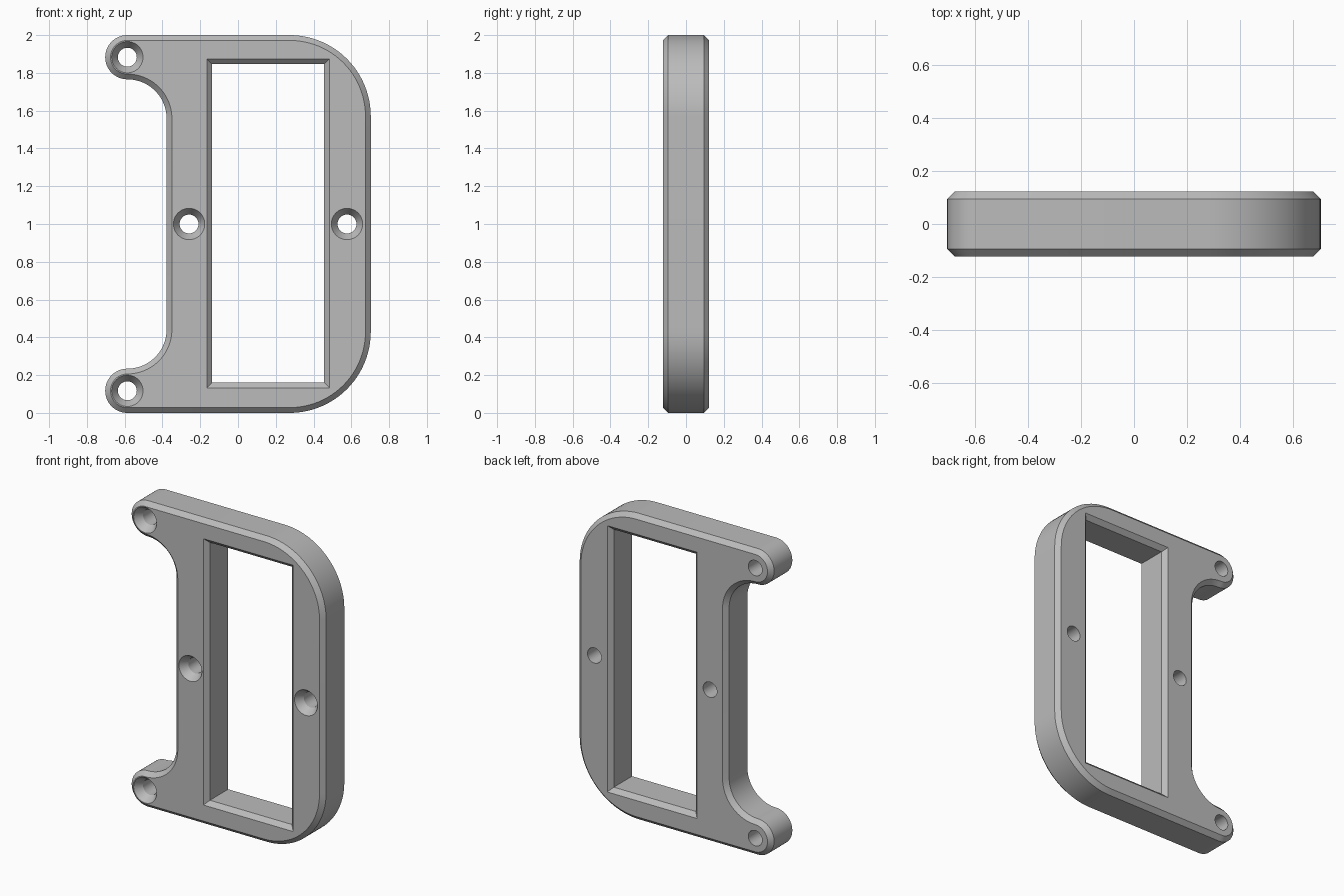
import bpy, bmesh
from math import sin, cos, radians

cube = bpy.data.objects.get("Cube")
if cube:
    bpy.data.objects.remove(cube, do_unlink=True)

HALF_W, HALF_T, CHAMFER = 0.703, 0.122, 0.028
EAR_R, COVE_R, CORNER_R = 0.117, 0.208, 0.43
EAR_X = EAR_R - HALF_W
HOLE_R, SINK_R, SINK_DEPTH = 0.05, 0.083, 0.05


def arc(cx, cz, r, start, end, steps):
    angles = [radians(start + (end - start) * i / steps) for i in range(steps + 1)]
    return [(cx + r * cos(a), cz + r * sin(a)) for a in angles]


def plate_outline(inset):
    """Upper half of the outline, mirrored about mid height."""
    corner_x, corner_z = HALF_W - CORNER_R, 2 - CORNER_R
    cove_z = 2 - 2 * EAR_R - COVE_R
    upper = arc(corner_x, corner_z, CORNER_R - inset, 0, 90, 24)
    upper += arc(EAR_X, 2 - EAR_R, EAR_R - inset, 90, 270, 32)
    upper += arc(EAR_X, cove_z, COVE_R + inset, 90, 0, 20)
    return upper + [(x, 2 - z) for x, z in reversed(upper)]


def window_outline(grow):
    x0, x1, z0, z1 = -0.137 - grow, 0.456 + grow, 0.161 - grow, 1.846 + grow
    return [(x0, z0), (x1, z0), (x1, z1), (x0, z1)]


def circle(cx, cz, r):
    return arc(cx, cz, r, 0, 360, 40)[:-1]


bm = bmesh.new()
front_edges, back_edges = [], []


def loft(sections):
    """Wall through outlines given as (y, points), front to back."""
    rings = [[bm.verts.new((x, y, z)) for x, z in pts] for y, pts in sections]
    n = len(rings[0])
    for a, b in zip(rings, rings[1:]):
        for i in range(n):
            j = (i + 1) % n
            bm.faces.new((a[i], a[j], b[j], b[i]))
    for ring, edges in ((rings[0], front_edges), (rings[-1], back_edges)):
        edges.extend(bm.edges.get((ring[i], ring[(i + 1) % n])) for i in range(n))


# Outer rim and window, both chamfered front and back
side = HALF_T - CHAMFER
for outline, cut in ((plate_outline, CHAMFER), (window_outline, CHAMFER)):
    loft([(-HALF_T, outline(cut)), (-side, outline(0)),
          (side, outline(0)), (HALF_T, outline(cut))])

# Countersunk screw holes
for x, z in ((EAR_X, 2 - EAR_R), (EAR_X, EAR_R), (-0.259, 1), (0.577, 1)):
    loft([(-HALF_T, circle(x, z, SINK_R)),
          (SINK_DEPTH - HALF_T, circle(x, z, HOLE_R)),
          (HALF_T, circle(x, z, HOLE_R))])

# Flat front and back faces around the openings
for edges, normal in ((front_edges, (0, -1, 0)), (back_edges, (0, 1, 0))):
    bmesh.ops.triangle_fill(bm, edges=edges, use_beauty=True, normal=normal)
bmesh.ops.recalc_face_normals(bm, faces=bm.faces[:])

mesh = bpy.data.meshes.new("mounting_plate")
bm.to_mesh(mesh)
bm.free()
plate = bpy.data.objects.new("mounting_plate", mesh)
bpy.context.collection.objects.link(plate)

# Plain grey finish
grey = bpy.data.materials.new("plain_grey")
grey.use_nodes = True
colour = (0.5, 0.5, 0.5, 1)
grey.diffuse_color = colour
grey.node_tree.nodes["Principled BSDF"].inputs["Base Color"].default_value = colour
mesh.materials.append(grey)

bpy.ops.object.select_all(action='DESELECT')
plate.select_set(True)
bpy.context.view_layer.objects.active = plate
bpy.ops.object.shade_smooth_by_angle(angle=radians(30))
